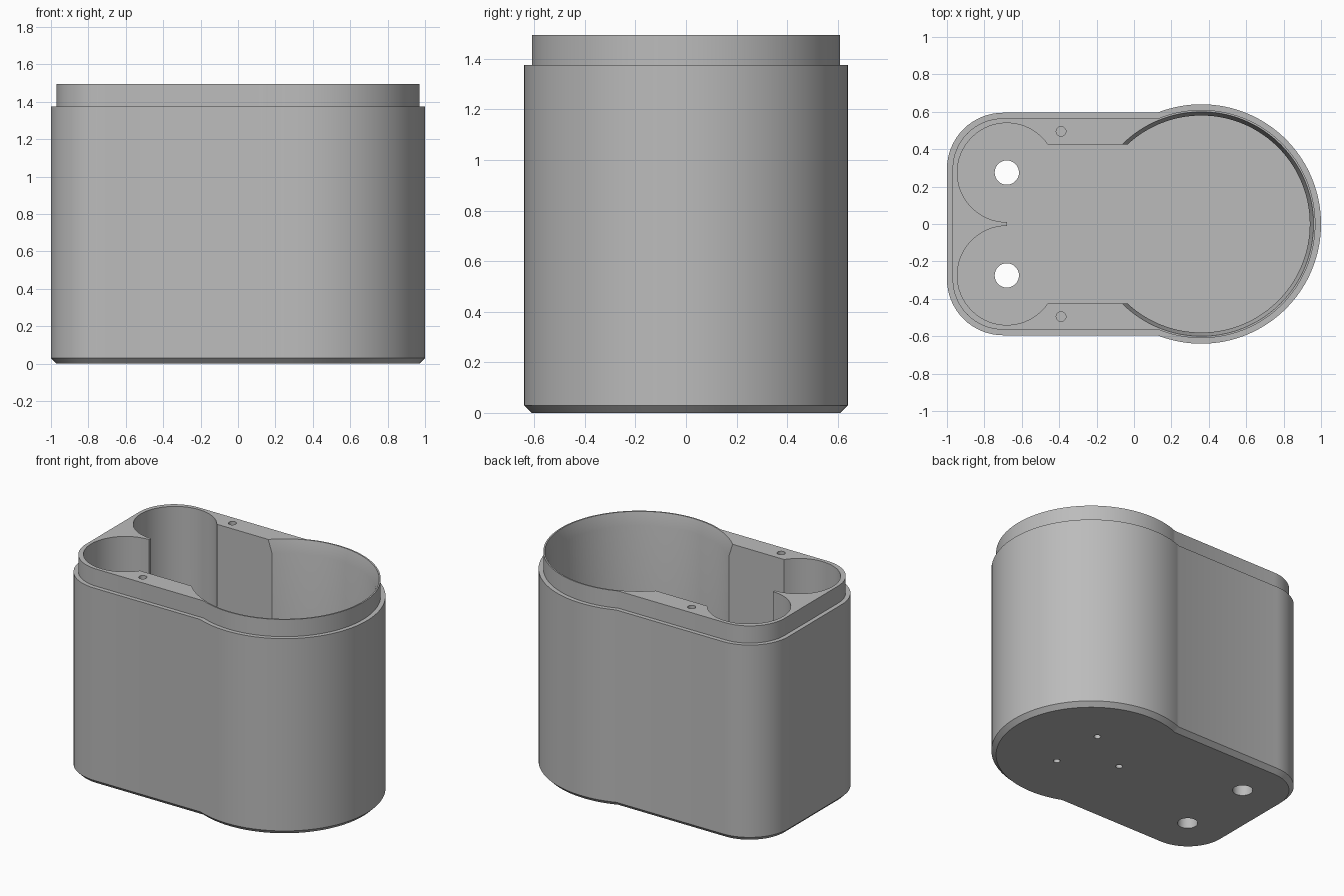
import bpy, bmesh, math

cube = bpy.data.objects.get("Cube")
if cube:
    bpy.data.objects.remove(cube, do_unlink=True)

mat = bpy.data.materials.new("plain grey")
mat.use_nodes = True
GREY = (0.5, 0.5, 0.5, 1)
mat.diffuse_color = GREY
mat.node_tree.nodes["Principled BSDF"].inputs["Base Color"].default_value = GREY

BIG_X = 0.36               # centre of the large round end
SMALL = (-0.68, 0.275)     # centre of each small round bay
HEIGHT, SHOULDER, FLOOR = 1.495, 1.375, 0.09


def arc(cx, cy, r, a0, a1, n):
    return [(cx + r * math.cos(a0 + (a1 - a0) * i / n),
             cy + r * math.sin(a0 + (a1 - a0) * i / n)) for i in range(n + 1)]


def mirrored(half):
    """Close a half outline that starts on the x axis."""
    return half + [(x, -y) for x, y in reversed(half[1:])]


def body_outline(inset):
    r, side = 0.64 - inset, 0.595 - inset
    end = math.pi - math.asin(side / r)
    return mirrored(arc(BIG_X, 0, r, 0, end, 48)
                    + arc(-0.7, 0.295, 0.3 - inset, math.pi / 2, math.pi, 16))


def cavity_outline():
    r, side, bay = 0.58, 0.425, 0.265
    end = math.pi - math.asin(side / r)
    start = math.asin((side - SMALL[1]) / bay)
    return mirrored(arc(BIG_X, 0, r, 0, end, 48)
                    + arc(*SMALL, bay, start, 1.5 * math.pi, 40))


def circle(x, y, r, n=32):
    return arc(x, y, r, 0, 2 * math.pi, n)[:-1]


def loft(name, rings):
    """Skin a stack of (outline, z) rings and cap both ends."""
    bm = bmesh.new()
    loops = [[bm.verts.new((x, y, z)) for x, y in pts] for pts, z in rings]
    for a, b in zip(loops, loops[1:]):
        for i in range(len(a)):
            j = (i + 1) % len(a)
            bm.faces.new((a[i], a[j], b[j], b[i]))
    bm.faces.new(loops[0][::-1])
    bm.faces.new(loops[-1])
    bmesh.ops.recalc_face_normals(bm, faces=bm.faces)
    mesh = bpy.data.meshes.new(name)
    bm.to_mesh(mesh)
    bm.free()
    mesh.materials.append(mat)
    obj = bpy.data.objects.new(name, mesh)
    bpy.context.collection.objects.link(obj)
    return obj


def prism(name, outline, z0, z1):
    return loft(name, [(outline, z0), (outline, z1)])


# Housing with chamfered base and stepped lip
housing = loft("housing", [(body_outline(0.03), 0), (body_outline(0), 0.03),
                           (body_outline(0), SHOULDER),
                           (body_outline(0.03), SHOULDER),
                           (body_outline(0.03), HEIGHT)])

# Cavity and tapered mouth of the large bore
cutters = [prism("cavity_cutter", cavity_outline(), FLOOR, HEIGHT + 0.1),
           loft("mouth_cutter", [(circle(BIG_X, 0, 0.57, 128), HEIGHT - 0.135),
                                 (circle(BIG_X, 0, 0.61, 128), HEIGHT + 0.045)])]

# Cable holes through the floor and screw holes in the rim
for s in (1, -1):
    cutters.append(prism("floor_hole_cutter",
                         circle(SMALL[0], s * SMALL[1], 0.065), -0.1, FLOOR + 0.1))
    cutters.append(prism("rim_hole_cutter",
                         circle(-0.39, s * 0.495, 0.026), HEIGHT - 0.2, HEIGHT + 0.1))

# Three blind holes under the large bore
for k in range(3):
    a = math.pi / 3 + k * 2 * math.pi / 3
    cutters.append(prism("base_hole_cutter",
                         circle(BIG_X + 0.235 * math.cos(a), 0.235 * math.sin(a), 0.022),
                         -0.1, 0.06))

# Apply the cuts
bpy.ops.object.select_all(action='DESELECT')
bpy.context.view_layer.objects.active = housing
housing.select_set(True)
for cutter in cutters:
    cutter.hide_render = True
    mod = housing.modifiers.new("cut", 'BOOLEAN')
    mod.operation, mod.solver, mod.object = 'DIFFERENCE', 'EXACT', cutter
    bpy.ops.object.modifier_apply(modifier=mod.name)
    bpy.data.objects.remove(cutter, do_unlink=True)

bpy.ops.object.shade_smooth_by_angle(angle=math.radians(30))
